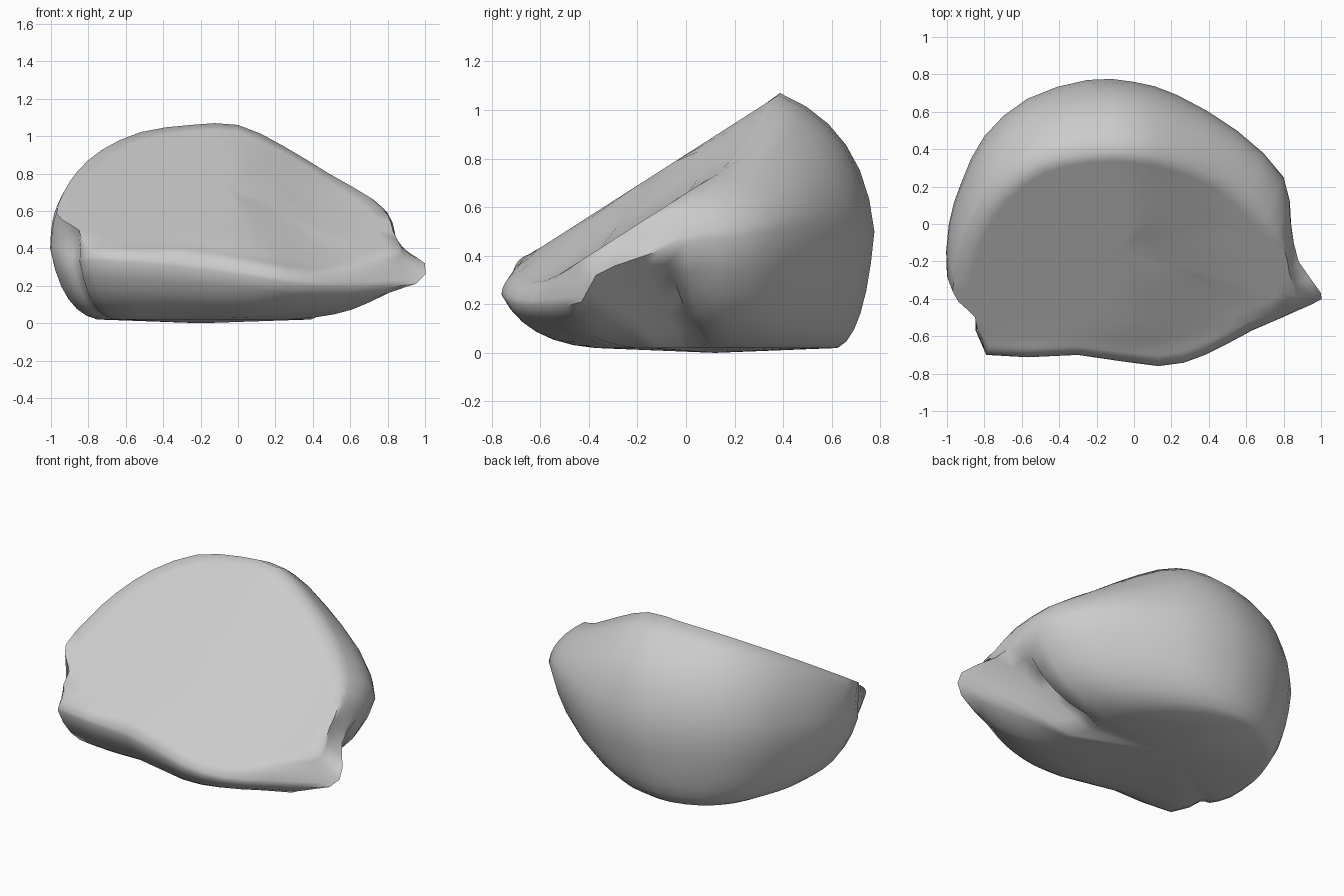
import bpy
import bmesh
from mathutils import Vector

old = bpy.data.objects.get("Cube")
if old:
    bpy.data.objects.remove(old, do_unlink=True)

# Widest outline (x, y, z), running round from the back by way of -x
BELT = [(-.25, .77, .5), (-.57, .67, .5), (-.8, .47, .48), (-.92, .23, .45),
        (-.99, 0, .42), (-1, -.28, .38), (-.92, -.42, .33), (-.85, -.44, .32),
        (-.79, -.7, .34), (-.3, -.7, .3), (.13, -.76, .24), (.38, -.7, .2),
        (.63, -.57, .19), (.95, -.43, .21), (1, -.37, .32), (.88, -.2, .39),
        (.84, 0, .45), (.8, .25, .48), (.55, .5, .52), (.23, .69, .5), (0, .76, .5)]

# Edge of the slanted cut face (x, y), matched to the belt point by point
RIM = [(-.25, .38), (-.52, .32), (-.73, .17), (-.86, -.01), (-.93, -.18),
       (-.97, -.36), (-.9, -.45), (-.85, -.5), (-.77, -.64), (-.3, -.64),
       (.13, -.68), (.38, -.62), (.6, -.53), (.82, -.44), (.86, -.38),
       (.83, -.26), (.8, -.12), (.7, .03), (.49, .22), (.24, .33), (0, .38)]


def face_height(x, y):
    """Height of the slanted cut face, which falls away toward +x."""
    return .817 + .64 * y - min(max(x, 0) * .33, .16)


def on_face(p):
    return Vector((p.x, p.y, face_height(p.x, p.y)))


def smooth_loop(points, steps=2):
    """Resample a closed loop with a Catmull-Rom curve."""
    pts = [Vector(p) for p in points]
    count = len(pts)
    result = []
    for i in range(count):
        a, b, c, d = (pts[(i + k) % count] for k in (-1, 0, 1, 2))
        for s in range(steps):
            t = s / steps
            result.append((b * 2 + (c - a) * t + (a * 2 - b * 5 + c * 4 - d) * t ** 2
                           + (b * 3 - a - c * 3 + d) * t ** 3) / 2)
    return result


def blend(start, end, flat, rise):
    """Mix two points with separate weights across and upward."""
    mixed = start.lerp(end, flat)
    mixed.z = start.z + (end.z - start.z) * rise
    return mixed


def bow(start, control, end, t):
    return start * (1 - t) ** 2 + control * 2 * t * (1 - t) + end * t ** 2


def is_tip(p):
    return p.x > .85 and p.y < -.1


belt = smooth_loop(BELT)
rim = smooth_loop([(x, y, face_height(x, y)) for x, y in RIM])
floor = [Vector((p.x * .57 - .18, p.y * .65 + .12, .02)) for p in belt]

# Underside bows out to the belt, but is hollow below the pinched tip
rings = []
for step in range(6):
    ring = []
    for f, b in zip(floor, belt):
        control = blend(f, b, .5, .6) if is_tip(b) else blend(f, b, .75, .1)
        ring.append(bow(f, control, b, step / 6))
    rings.append(ring)

# Upper wall bows in to the rim
for step in range(7):
    ring = []
    for b, r in zip(belt, rim):
        control = blend(b, r, .7, .4) if is_tip(b) else blend(b, r, .1, .75)
        ring.append(bow(b, control, r, step / 6))
    rings.append(ring)

# Cut face
middle = on_face(Vector((-.06, -.14, 0)))
for scale in (.9, .7, .45, .2):
    rings.append([on_face(middle.lerp(p, scale)) for p in rim])

bm = bmesh.new()
loops = [[bm.verts.new(p) for p in ring] for ring in rings]
count = len(belt)
for low, high in zip(loops, loops[1:]):
    for i in range(count):
        j = (i + 1) % count
        bm.faces.new((low[i], low[j], high[j], high[i]))

# Close the base and the cut face with fans
for loop, centre in ((loops[0], Vector((-.2, .12, 0))), (loops[-1], middle)):
    hub = bm.verts.new(centre)
    for i in range(count):
        bm.faces.new((loop[i], loop[(i + 1) % count], hub))
bmesh.ops.recalc_face_normals(bm, faces=bm.faces)

mesh = bpy.data.meshes.new("cut_lump")
bm.to_mesh(mesh)
bm.free()
lump = bpy.data.objects.new("cut_lump", mesh)
bpy.context.collection.objects.link(lump)

# Plain grey material
grey = bpy.data.materials.new("light_grey")
grey.use_nodes = True
colour = (.6, .6, .6, 1)
grey.diffuse_color = colour
for node in grey.node_tree.nodes:
    if node.type == "BSDF_PRINCIPLED":
        node.inputs["Base Color"].default_value = colour
mesh.materials.append(grey)

bpy.context.view_layer.objects.active = lump
lump.select_set(True)
bpy.ops.object.shade_smooth_by_angle(angle=1.2)
